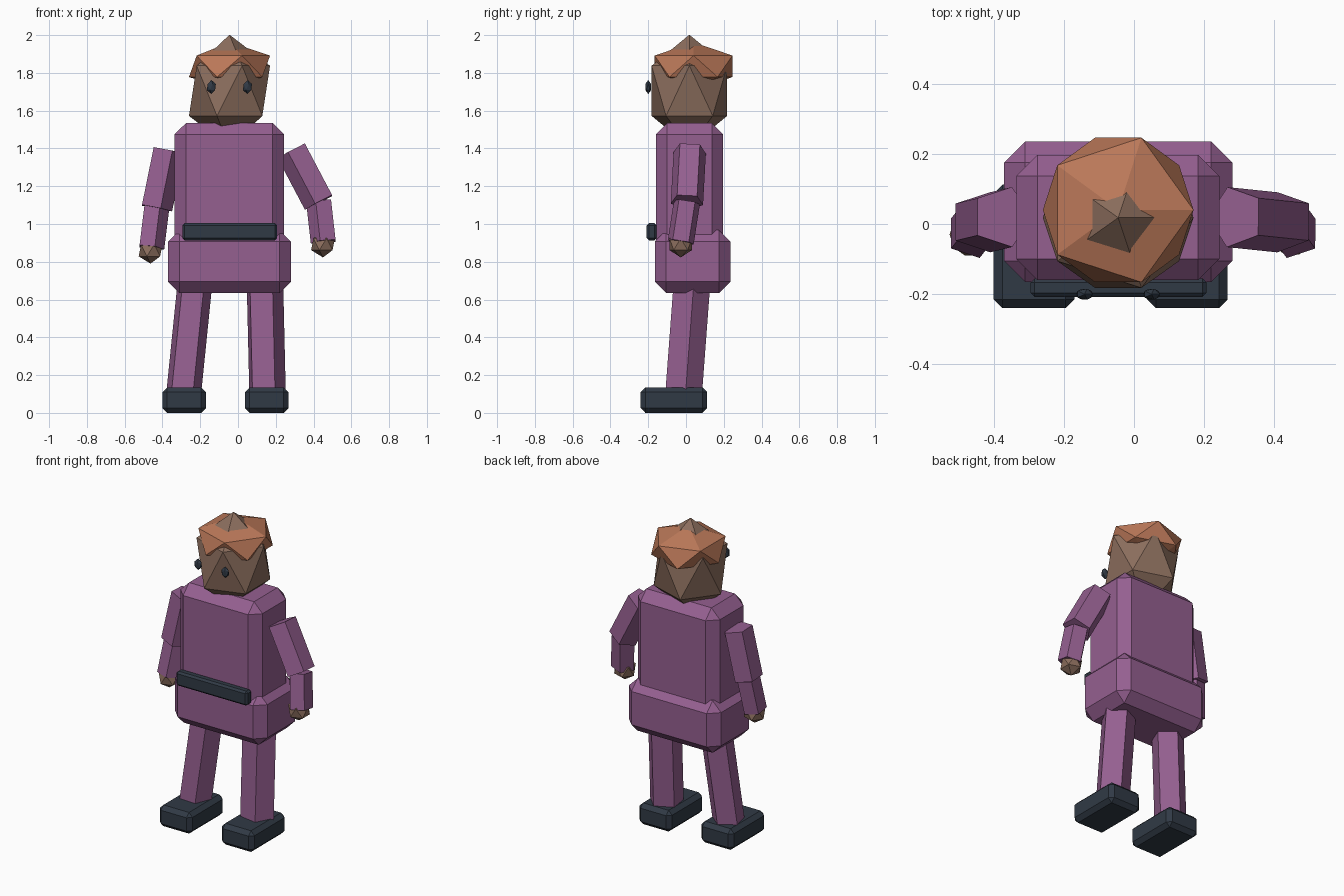
import bpy
import math
from mathutils import Vector, Quaternion

if "Cube" in bpy.data.objects:
    bpy.data.objects.remove(bpy.data.objects["Cube"], do_unlink=True)


def material(name, r, g, b):
    mat = bpy.data.materials.new(name)
    mat.use_nodes = True
    mat.diffuse_color = (r, g, b, 1)
    mat.node_tree.nodes["Principled BSDF"].inputs["Base Color"].default_value = (r, g, b, 1)
    return mat


purple = material("purple cloth", 0.30, 0.115, 0.28)
skin = material("tan skin", 0.26, 0.155, 0.11)
hair_color = material("copper hair", 0.50, 0.19, 0.10)
dark = material("dark slate", 0.03, 0.042, 0.06)


def finish(name, mat):
    obj = bpy.context.object
    obj.name = name
    obj.data.materials.append(mat)
    return obj


def block(name, low, high, bevel, mat):
    """Chamfered box between two corners."""
    low, high = Vector(low), Vector(high)
    bpy.ops.mesh.primitive_cube_add(size=1, location=(low + high) / 2)
    obj = finish(name, mat)
    obj.scale = high - low
    bpy.ops.object.transform_apply(location=False, rotation=False, scale=True)
    mod = obj.modifiers.new("chamfer", "BEVEL")
    mod.width = bevel
    mod.segments = 1
    return obj


def gem(name, center, radii, mat):
    """Twenty-sided faceted ball."""
    bpy.ops.mesh.primitive_ico_sphere_add(subdivisions=1, radius=1, location=center)
    obj = finish(name, mat)
    obj.scale = radii
    return obj


def limb(name, bottom, top, radius, twist, mat):
    """Five-sided rod between two points."""
    bottom, top = Vector(bottom), Vector(top)
    axis = top - bottom
    bpy.ops.mesh.primitive_cylinder_add(vertices=5, radius=radius, depth=axis.length,
                                        location=(bottom + top) / 2)
    obj = finish(name, mat)
    turn = Vector((0, 0, 1)).rotation_difference(axis)
    obj.rotation_mode = "QUATERNION"
    obj.rotation_quaternion = turn @ Quaternion((0, 0, 1), math.radians(twist))
    return obj


# Body and belt
block("torso", (-0.335, -0.16, 0.82), (0.243, 0.197, 1.535), 0.06, purple)
block("hips", (-0.37, -0.165, 0.635), (0.28, 0.235, 0.967), 0.06, purple)
block("belt", (-0.295, -0.208, 0.913), (0.207, -0.155, 1.005), 0.012, dark)

# Head, hair and eyes
gem("head", (-0.045, 0.018, 1.705), (0.24, 0.235, 0.297), skin)
gem("hair", (-0.045, 0.04, 1.835), (0.24, 0.242, 0.127), hair_color)
for side, x in (("right", -0.141), ("left", 0.05)):
    gem(side + "_eye", (x, -0.2, 1.725), (0.027, 0.018, 0.037), dark)

# Legs and shoes
limb("right_leg", (-0.29, -0.017, 0.1), (-0.229, 0.028, 0.7), 0.097, -4, purple)
limb("left_leg", (0.151, -0.017, 0.1), (0.137, 0.028, 0.7), 0.103, -10, purple)
for side, x in (("right", -0.285), ("left", 0.152)):
    block(side + "_shoe", (x - 0.115, -0.24, 0), (x + 0.115, 0.112, 0.135), 0.025, dark)

# Arms and hands: shoulder, elbow, wrist, hand
arms = {
    "right": ((-0.375, 0.02, 1.39), (-0.437, 0.005, 1.085), (-0.463, -0.028, 0.875),
              (-0.463, -0.03, 0.86), -18),
    "left": ((0.29, 0.02, 1.39), (0.434, 0.005, 1.117), (0.458, -0.028, 0.905),
             (0.45, -0.028, 0.893), 18),
}
for side, (shoulder, elbow, wrist, palm, twist) in arms.items():
    limb(side + "_upper_arm", elbow, shoulder, 0.09, twist, purple)
    limb(side + "_forearm", wrist, elbow, 0.073, twist, purple)
    gem(side + "_hand", palm, (0.07, 0.07, 0.07), skin)
